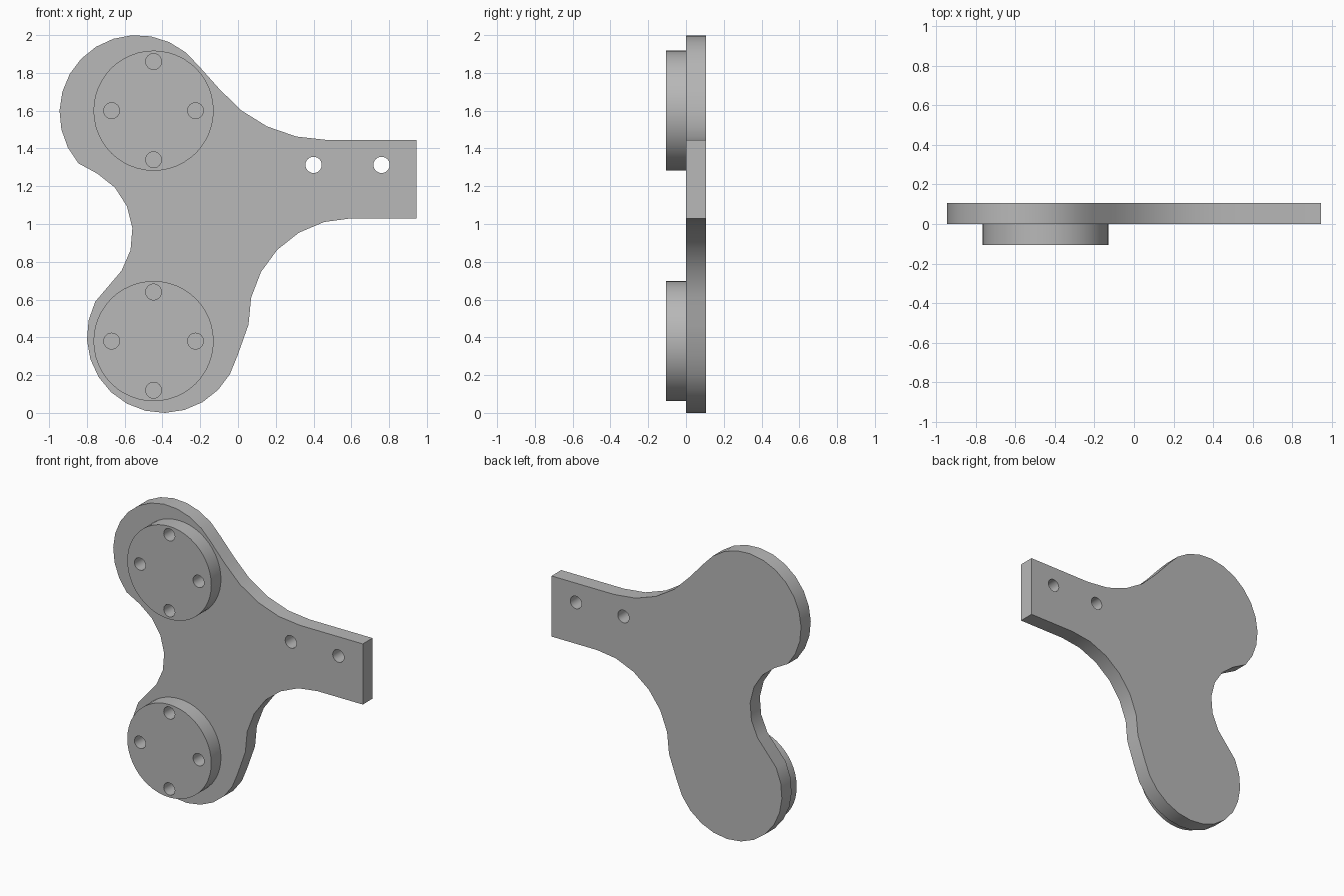
import bpy
import bmesh
from math import cos, sin, pi, radians

cube = bpy.data.objects.get("Cube")
if cube:
    bpy.data.objects.remove(cube, do_unlink=True)

# Single grey finish for the whole bracket
grey = bpy.data.materials.new("plain grey")
grey.use_nodes = True
colour = (0.48, 0.48, 0.48, 1)
grey.diffuse_color = colour
grey.node_tree.nodes["Principled BSDF"].inputs["Base Color"].default_value = colour


def arc(cx, cz, radius, start, end, steps):
    """Points along an arc, angles in degrees, both ends included."""
    points = []
    for i in range(steps + 1):
        angle = radians(start + (end - start) * i / steps)
        points.append((cx + radius * cos(angle), cz + radius * sin(angle)))
    return points


def circle(cx, cz, radius, sides):
    return arc(cx, cz, radius, 0, 360, sides)[:-1]


def slab(name, loops, front, back):
    """Fill an outline with holes in the xz plane and give it thickness along y."""
    curve = bpy.data.curves.new(name, "CURVE")
    curve.dimensions = "2D"
    curve.fill_mode = "BOTH"
    curve.extrude = (back - front) / 2
    for loop in loops:
        spline = curve.splines.new("POLY")
        spline.points.add(len(loop) - 1)
        for point, (x, z) in zip(spline.points, loop):
            point.co = (x, z, 0, 1)
        spline.use_cyclic_u = True
    obj = bpy.data.objects.new(name, curve)
    bpy.context.collection.objects.link(obj)
    obj.location.y = (front + back) / 2
    obj.rotation_euler.x = pi / 2

    bpy.ops.object.select_all(action="DESELECT")
    obj.select_set(True)
    bpy.context.view_layer.objects.active = obj
    bpy.ops.object.convert(target="MESH")
    obj = bpy.context.object

    # Weld the caps to the walls and tidy the flat faces
    bm = bmesh.new()
    bm.from_mesh(obj.data)
    bmesh.ops.remove_doubles(bm, verts=bm.verts, dist=0.0005)
    bmesh.ops.recalc_face_normals(bm, faces=bm.faces)
    bm.to_mesh(obj.data)
    bm.free()
    obj.data.materials.clear()
    obj.data.materials.append(grey)
    bpy.ops.object.shade_smooth_by_angle(angle=radians(35))
    return obj


thickness = 0.105

# Plate outline: arm, upper lobe, side neck, lower lobe, inner fillet
outline = [(0.945, 1.03), (0.945, 1.445)]
outline += arc(0.47, 2.18, 0.735, 270, 219, 4)
outline += arc(-0.535, 1.59, 0.41, 37, 221, 13)
outline += arc(-0.92, 0.95, 0.362, 61, -33, 5)
outline += arc(-0.395, 0.405, 0.405, 153, 345, 13)
outline += arc(0.60, 0.485, 0.545, 182, 90, 6)
arm_holes = [circle(x, 1.313, 0.043, 24) for x in (0.40, 0.76)]
slab("bracket_plate", [outline] + arm_holes, 0, thickness)

# Round bosses, each with four screw holes
for name, z in (("upper_boss", 1.6), ("lower_boss", 0.38)):
    x = -0.447
    holes = [circle(x + dx, z + dz, 0.042, 24)
             for dx, dz in ((0.222, 0), (-0.222, 0), (0, 0.26), (0, -0.26))]
    slab(name, [circle(x, z, 0.318, 48)] + holes, -thickness, 0)
